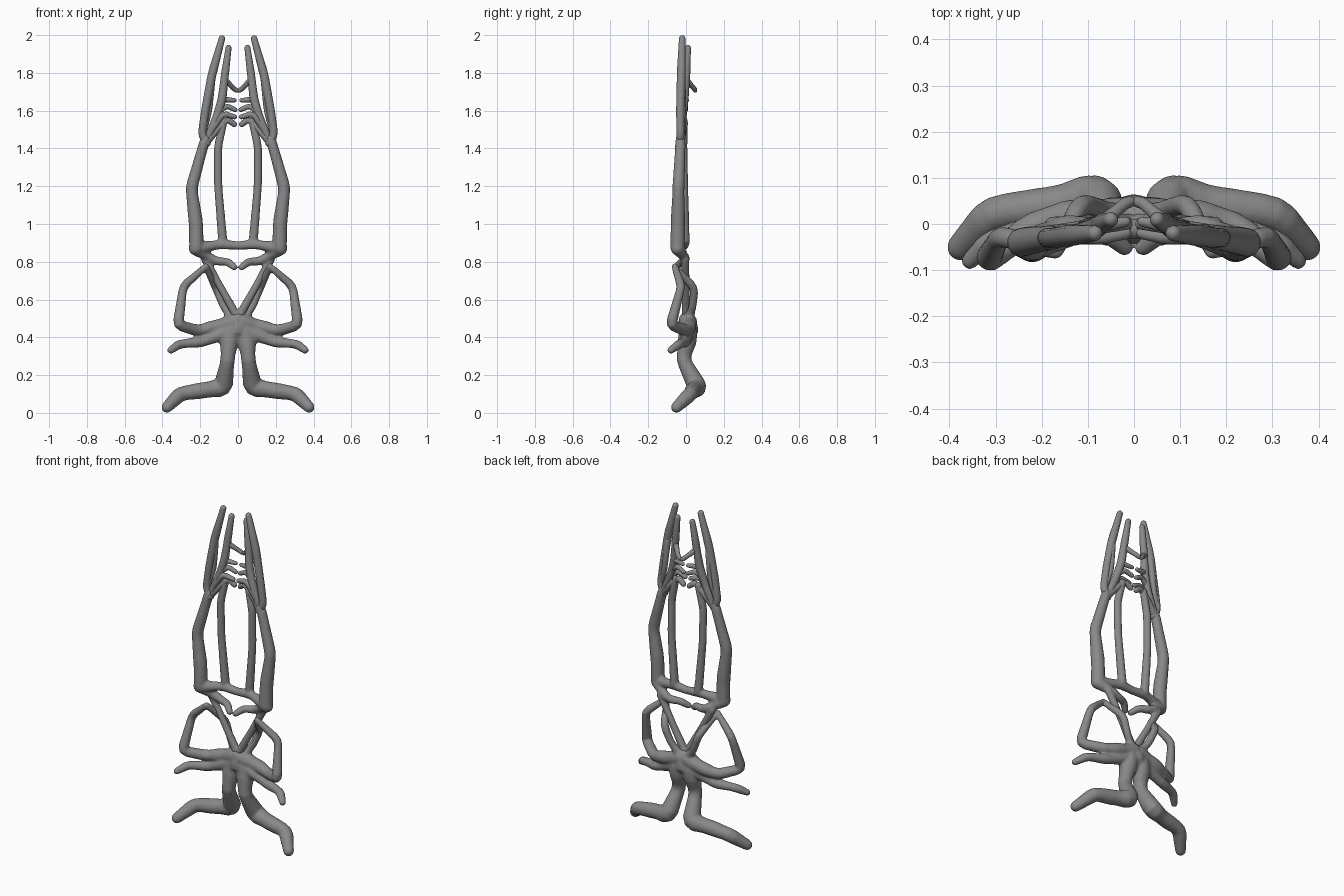
import bpy, bmesh, math
from mathutils import Vector

if "Cube" in bpy.data.objects:
    bpy.data.objects.remove(bpy.data.objects["Cube"])

SIDES = 14
GREY = bpy.data.materials.new("dark_grey")
GREY.diffuse_color = (0.25, 0.25, 0.25, 1)
GREY.use_nodes = True
GREY.node_tree.nodes["Principled BSDF"].inputs["Base Color"].default_value = GREY.diffuse_color


def round_path(pts):
    # soften each bend by replacing it with three nearby points
    out = [pts[0]]
    for a, b, c in zip(pts, pts[1:], pts[2:]):
        pa, pb, pc = (Vector(q[:3]) for q in (a, b, c))
        ka = min(0.3, 0.03 / (pa - pb).length)
        kc = min(0.3, 0.03 / (pc - pb).length)
        p1, p2 = pb.lerp(pa, ka), pb.lerp(pc, kc)
        mid = pb * 0.5 + (p1 + p2) * 0.25
        for p in (p1, mid, p2):
            out.append((*p, b[3]))
    return out + [pts[-1]]


def limb(name, pts, mirror=True):
    # tapered round tube with domed ends; points are (x, y, z, radius)
    path = [(Vector(p[:3]), p[3]) for p in round_path(pts)]
    dirs = [(b[0] - a[0]).normalized() for a, b in zip(path, path[1:])]
    tang = [dirs[0]] + [(a + b).normalized() for a, b in zip(dirs, dirs[1:])] + [dirs[-1]]
    rings = []
    angles = [math.radians(a) for a in (80, 55, 28)]
    p, r = path[0]
    rings += [(p - dirs[0] * r * math.sin(a), r * math.cos(a), dirs[0]) for a in angles]
    rings += [(q, s, t) for (q, s), t in zip(path, tang)]
    p, r = path[-1]
    rings += [(p + dirs[-1] * r * math.sin(a), r * math.cos(a), dirs[-1]) for a in reversed(angles)]
    bm = bmesh.new()
    u = dirs[0].orthogonal().normalized()
    loops = []
    for p, r, t in rings:
        u = (u - t * u.dot(t)).normalized()
        v = t.cross(u)
        loops.append([bm.verts.new(p + r * (u * math.cos(k * math.tau / SIDES) + v * math.sin(k * math.tau / SIDES)))
                      for k in range(SIDES)])
    for a, b in zip(loops, loops[1:]):
        for k in range(SIDES):
            j = (k + 1) % SIDES
            bm.faces.new((a[k], a[j], b[j], b[k]))
    bm.faces.new(loops[0][::-1])
    bm.faces.new(loops[-1])
    bmesh.ops.recalc_face_normals(bm, faces=bm.faces)
    for f in bm.faces:
        f.smooth = True
    me = bpy.data.meshes.new(name)
    bm.to_mesh(me)
    bm.free()
    me.materials.append(GREY)
    ob = bpy.data.objects.new(name, me)
    bpy.context.collection.objects.link(ob)
    if mirror:
        ob.modifiers.new("mirror", 'MIRROR').use_mirror_merge = False
    return ob


def fuse(name, parts):
    # join limbs into one smoothly blended skin
    bpy.ops.object.select_all(action='DESELECT')
    for ob in parts:
        ob.select_set(True)
    main = parts[0]
    bpy.context.view_layer.objects.active = main
    bpy.ops.object.join()
    main.name = name
    rm = main.modifiers.new("skin", 'REMESH')
    rm.mode, rm.voxel_size, rm.use_smooth_shade = 'VOXEL', 0.007, True
    sm = main.modifiers.new("soften", 'SMOOTH')
    sm.factor, sm.iterations = 0.5, 4


# lower body: legs, low arms and bent arms that loop back to the hub
fuse("lower_body", [
    limb("leg", [(.025, .01, .49, .04), (.045, .01, .40, .05), (.055, -.015, .28, .039),
                 (.078, .062, .135, .05), (.18, .038, .12, .043), (.305, .025, .102, .039), (.376, -.05, .03, .03)]),
    limb("hub", [(0, .01, .39, .03), (0, .01, .44, .055), (0, .005, .49, .045)]),
    limb("low_arm", [(.03, .01, .44, .045), (.19, .0, .375, .028), (.31, -.035, .365, .024),
                     (.356, -.08, .332, .019)]),
    limb("bent_arm", [(.02, .01, .48, .05), (.12, .02, .455, .037), (.215, .0, .435, .031),
                      (.318, -.08, .466, .029), (.29, -.025, .67, .023), (.17, -.06, .775, .017)]),
    limb("inner_strut", [(.03, .015, .50, .03), (.075, .035, .56, .021), (.115, .045, .66, .022),
                         (.17, -.06, .775, .017)]),
])

# upper body: slanted struts, crossbar, hooks and outer arms
fuse("upper_body", [
    limb("outer_arm", [(.22, -.045, .875, .039), (.222, -.043, 1.0, .038), (.247, -.04, 1.19, .032),
                       (.185, -.03, 1.41, .028), (.172, -.03, 1.45, .025)]),
    limb("v_strut", [(.005, .0, .51, .024), (.10, .0, .68, .02), (.175, -.005, .815, .022)]),
    limb("shoulder_hook", [(.22, -.04, .865, .035), (.15, -.005, .82, .026), (.11, -.005, .803, .023),
                           (.055, -.022, .80, .021), (.02, -.052, .772, .018)]),
    limb("crossbar", [(.225, -.045, .87, .036), (.09, -.01, .893, .025), (-.01, -.01, .885, .022)]),
    limb("inner_arm", [(.08, -.005, .90, .025), (.105, -.01, 1.2, .022), (.106, -.015, 1.41, .022),
                       (.075, -.01, 1.545, .02)]),
])

# long raised fingers
limb("outer_finger", [(.165, -.03, 1.43, .022), (.192, -.03, 1.475, .021), (.17, -.03, 1.62, .022),
                      (.138, -.025, 1.79, .023), (.085, -.02, 1.982, .017)])
limb("middle_finger", [(.185, -.03, 1.48, .016), (.152, -.015, 1.60, .016), (.138, -.02, 1.76, .018)])
limb("inner_finger", [(.17, -.025, 1.43, .02), (.115, -.02, 1.56, .022), (.084, -.01, 1.66, .023),
                      (.072, .0, 1.77, .021), (.05, .01, 1.932, .016)])

# short branches reaching to the middle
limb("palm_branch", [(.18, -.03, 1.42, .022), (.11, -.015, 1.50, .019), (.055, -.01, 1.555, .017), (.02, -.005, 1.528, .015)])
tips = [[(.07, .0, 1.765, .017), (.02, .045, 1.715, .013), (.008, .048, 1.707, .012)],
        [(.08, -.005, 1.66, .016), (.018, .005, 1.655, .011)],
        [(.095, -.015, 1.60, .017), (.06, -.005, 1.625, .014), (.015, .0, 1.605, .012)],
        [(.15, -.025, 1.48, .017), (.08, -.03, 1.585, .016), (.018, -.02, 1.567, .013)]]
for i, t in enumerate(tips):
    limb("short_finger_%d" % (i + 1), t)
